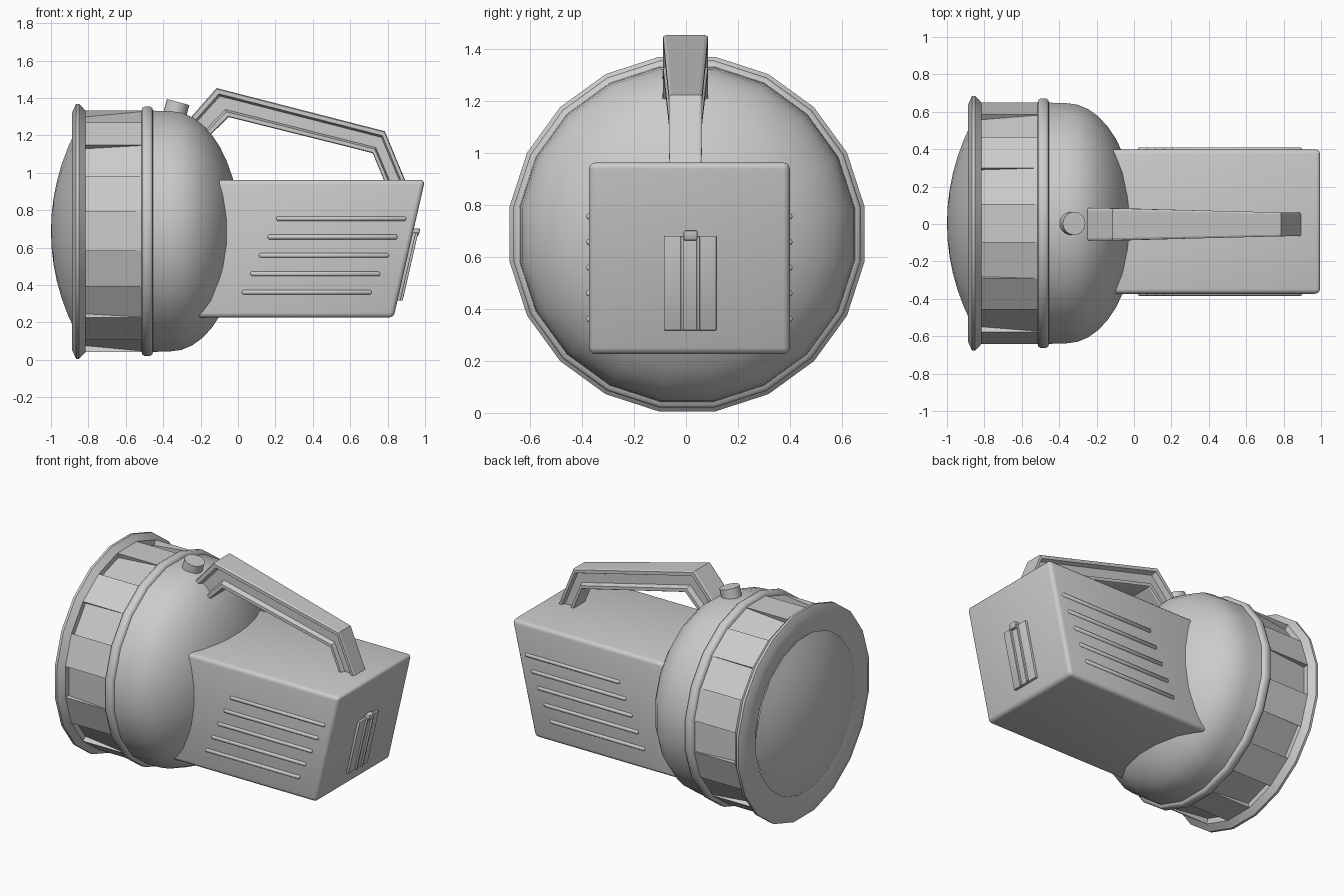
import bpy, bmesh, math
from mathutils import Vector, Matrix

if "Cube" in bpy.data.objects:
    bpy.data.objects.remove(bpy.data.objects["Cube"])

CZ, SIDES = 0.687, 20   # lamp axis height, sides of the round head


def finish(name, bm, angle=30):
    bmesh.ops.remove_doubles(bm, verts=bm.verts, dist=1e-5)
    bmesh.ops.recalc_face_normals(bm, faces=bm.faces)
    me = bpy.data.meshes.new(name)
    bm.to_mesh(me)
    bm.free()
    ob = bpy.data.objects.new(name, me)
    bpy.context.collection.objects.link(ob)
    bpy.ops.object.select_all(action='DESELECT')
    ob.select_set(True)
    bpy.context.view_layer.objects.active = ob
    bpy.ops.object.shade_smooth_by_angle(angle=math.radians(angle))
    return ob


def lathe(profile):
    """Spin (x, radius) points round the lamp axis; returns bmesh and face rows."""
    bm = bmesh.new()
    rings = []
    for x, r in profile:
        ring = []
        for k in range(SIDES):
            a = (k + 0.5) * 2 * math.pi / SIDES
            ring.append(bm.verts.new((x, 0.004 + r * math.cos(a), CZ + r * math.sin(a))))
        rings.append(ring)
    rows = [[bm.faces.new((p[k], p[(k + 1) % SIDES], q[(k + 1) % SIDES], q[k]))
             for k in range(SIDES)] for p, q in zip(rings, rings[1:])]
    return bm, rows


def loft(sections):
    bm = bmesh.new()
    rings = [[bm.verts.new(p) for p in s] for s in sections]
    n = len(rings[0])
    for p, q in zip(rings, rings[1:]):
        for k in range(n):
            bm.faces.new((p[k], p[(k + 1) % n], q[(k + 1) % n], q[k]))
    bm.faces.new(rings[0])
    bm.faces.new(rings[-1])
    return bm


def prism(xz, y0, y1):
    return loft([[(x, y, z) for x, z in xz] for y in (y0, y1)])


def bevel(bm, width, segments):
    bmesh.ops.recalc_face_normals(bm, faces=bm.faces)
    bmesh.ops.bevel(bm, geom=bm.edges[:], offset=width, segments=segments,
                    profile=0.5, affect='EDGES')


# domed lens
R = 1.18
lens = [(-1.0 + R - math.sqrt(R * R - r * r), r)
        for r in (0.0001, 0.09, 0.18, 0.27, 0.36, 0.45, 0.52)]
bm, _ = lathe(lens)
finish("lens", bm)

# flared rim and grip band, every other side carrying a sloping recess
bm, rows = lathe([(-0.872, 0.515), (-0.888, 0.60), (-0.888, 0.64), (-0.866, 0.69),
                  (-0.85, 0.69), (-0.815, 0.653), (-0.50, 0.653)])
panels = rows[-1][1::2]
bmesh.ops.inset_individual(bm, faces=panels, thickness=0.008)
for f in panels:
    f.normal_update()
    n = f.normal.copy()
    c = f.calc_center_median()
    if n.dot(c - Vector((c.x, 0, CZ))) < 0:
        n = -n
    for v in f.verts:
        v.co -= n * (0.035 if v.co.x < -0.7 else 0.004)
finish("grip_band", bm, 25)

# raised ring
bm, _ = lathe([(-0.517, 0.645), (-0.512, 0.667), (-0.50, 0.675), (-0.47, 0.675),
               (-0.458, 0.667), (-0.453, 0.645)])
finish("seam_ring", bm, 50)

# rounded bowl
bowl = [(-0.46, 0.653), (-0.36, 0.65)]
for i in range(1, 11):
    a = math.radians(9 * i)
    bowl.append((-0.36 + 0.37 * math.sin(a), max(0.0001, 0.65 * math.cos(a))))
bm, _ = lathe(bowl)
finish("bowl", bm, 40)

# battery case
bm = prism([(-0.28, 0.226), (0.832, 0.226), (1.0, 0.962), (-0.28, 0.962)], -0.373, 0.399)
bevel(bm, 0.025, 3)
finish("battery_case", bm, 35)

# side ribs
for i in range(5):
    z, x0 = 0.755 - 0.0985 * i, 0.205 - 0.046 * i
    for side, y in (("left", -0.371), ("right", 0.397)):
        secs = []
        for dx, r in ((0, 0.006), (0.006, 0.013), (0.687, 0.013), (0.693, 0.006)):
            secs.append([(x0 + dx, y + r * math.cos(k * math.pi / 4),
                          z + r * math.sin(k * math.pi / 4)) for k in range(8)])
        finish(f"rib_{side}_{i + 1}", loft(secs), 50)


# latch on the slanted back
def back(z, out):
    return (0.832 + (z - 0.226) * 0.228 + out, z)


def latch_part(name, y0, y1, z0, z1, out, b):
    bm = prism([back(z0, -0.01), back(z0, out), back(z1, out), back(z1, -0.01)], y0, y1)
    bevel(bm, b, 2)
    finish(name, bm)


latch_part("latch_plate", -0.085, 0.117, 0.317, 0.68, 0.016, 0.003)
for i, y in enumerate((-0.015, 0.047)):
    latch_part(f"latch_ridge_{i + 1}", y - 0.006, y + 0.006, 0.317, 0.68, 0.028, 0.004)
latch_part("latch_tab", -0.01, 0.045, 0.662, 0.702, 0.034, 0.008)

# carrying handle: tapered beam with grooved sides
half = [(0, 0.86), (0.04, 1), (0.2, 1), (0.28, 0.6), (0.74, 0.6), (0.82, 1), (0.97, 1), (1, 0.9)]
stations = [((-0.29, 1.253), (-0.185, 1.165), 0.088), ((-0.115, 1.453), (-0.05, 1.298), 0.086),
            ((0.785, 1.222), (0.72, 1.105), 0.064), ((0.90, 0.945), (0.787, 0.945), 0.062)]
secs = []
for o, i, w in stations:
    side = [(o[0] + (i[0] - o[0]) * t, s * w, o[1] + (i[1] - o[1]) * t) for t, s in half]
    secs.append(side + [(x, -y, z) for x, y, z in reversed(side)])
handle = finish("handle", loft(secs), 25)
handle.location.y = -0.002

# push button
bm = bmesh.new()
tilt = Matrix.Rotation(math.radians(15), 4, 'Y')
pos = Vector((-0.32, 0.003, 1.378)) - (tilt @ Vector((0, 0, 0.06)))
bmesh.ops.create_cone(bm, cap_ends=True, segments=20, radius1=0.062, radius2=0.062,
                      depth=0.12, matrix=Matrix.Translation(pos) @ tilt)
finish("button", bm)
